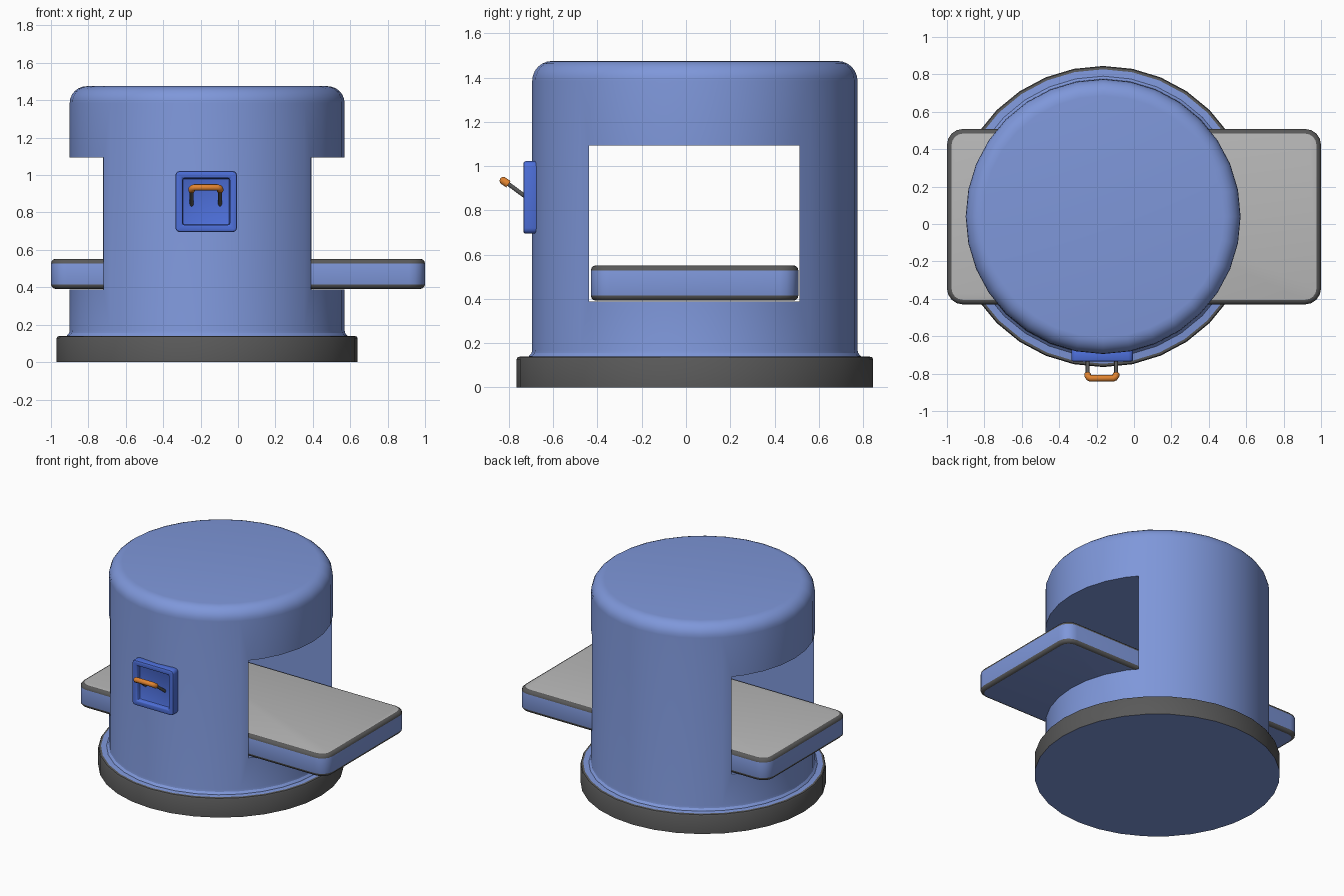
import bpy
import bmesh
import math
from mathutils import Vector

if "Cube" in bpy.data.objects:
    bpy.data.objects.remove(bpy.data.objects["Cube"], do_unlink=True)

SIDES = 32
AXIS = (-0.165, 0.04, 0)


def material(name, rgb):
    mat = bpy.data.materials.new(name)
    mat.use_nodes = True
    mat.diffuse_color = (*rgb, 1)
    mat.node_tree.nodes["Principled BSDF"].inputs["Base Color"].default_value = (*rgb, 1)
    return mat


blue = material("soft blue", (0.21, 0.31, 0.70))
dark = material("dark grey", (0.10, 0.10, 0.10))
light = material("light grey", (0.48, 0.48, 0.48))
royal = material("royal blue", (0.075, 0.16, 0.70))
orange = material("orange", (0.75, 0.23, 0.03))


def add_object(name, bm, mats, location=(0, 0, 0)):
    bmesh.ops.recalc_face_normals(bm, faces=bm.faces[:])
    mesh = bpy.data.meshes.new(name)
    bm.to_mesh(mesh)
    bm.free()
    for mat in mats:
        mesh.materials.append(mat)
    obj = bpy.data.objects.new(name, mesh)
    obj.location = location
    bpy.context.collection.objects.link(obj)
    return obj


def activate(obj):
    bpy.ops.object.select_all(action="DESELECT")
    obj.select_set(True)
    bpy.context.view_layer.objects.active = obj


def smooth(obj, angle=35):
    activate(obj)
    bpy.ops.object.shade_smooth_by_angle(angle=math.radians(angle))


def bevel(obj, width, segments):
    mod = obj.modifiers.new("Bevel", "BEVEL")
    mod.width, mod.segments = width, segments
    mod.limit_method, mod.angle_limit = "ANGLE", math.radians(35)
    activate(obj)
    bpy.ops.object.modifier_apply(modifier=mod.name)


def box(low, high):
    low, high = Vector(low), Vector(high)
    bm = bmesh.new()
    bmesh.ops.create_cube(bm, size=1)
    bmesh.ops.scale(bm, vec=high - low, verts=bm.verts)
    bmesh.ops.translate(bm, vec=(low + high) / 2, verts=bm.verts)
    return bm


def lathe(profile):
    bm = bmesh.new()
    verts = [bm.verts.new((r, 0, z)) for r, z in profile]
    edges = [bm.edges.new(pair) for pair in zip(verts, verts[1:])]
    bmesh.ops.spin(bm, geom=verts + edges, cent=(0, 0, 0), axis=(0, 0, 1),
                   angle=math.tau, steps=SIDES)
    bmesh.ops.remove_doubles(bm, verts=bm.verts[:], dist=0.0005)
    return bm


def tube(name, points, radius, mat):
    curve = bpy.data.curves.new(name, "CURVE")
    curve.dimensions = "3D"
    curve.bevel_depth, curve.bevel_resolution = radius, 3
    curve.use_fill_caps = True
    spline = curve.splines.new("POLY")
    spline.points.add(len(points) - 1)
    for point, co in zip(spline.points, points):
        point.co = (*co, 1)
    curve.materials.append(mat)
    obj = bpy.data.objects.new(name, curve)
    bpy.context.collection.objects.link(obj)
    activate(obj)
    bpy.ops.object.convert(target="MESH")
    smooth(bpy.context.object, 50)


# Base disc: grey rim, blue top ring and underside
bm = lathe([(0, 0), (0.805, 0), (0.805, 0.128), (0.8, 0.137), (0.787, 0.14), (0, 0.14)])
bmesh.ops.recalc_face_normals(bm, faces=bm.faces[:])
for face in bm.faces:
    inner = min(v.co.xy.length for v in face.verts) < 0.7
    face.material_index = 0 if inner else 1
smooth(add_object("base_disc", bm, [blue, dark], AXIS))

# Drum body with rounded shoulder and a tunnel through it
R, TOP, ROUND = 0.735, 1.475, 0.09
profile = [(0, 0.13), (0.752, 0.13), (0.75, 0.142), (0.738, 0.155), (R, 0.17)]
for i in range(7):
    a = math.pi / 2 * i / 6
    profile.append((R - ROUND + ROUND * math.cos(a), TOP - ROUND + ROUND * math.sin(a)))
body = add_object("drum_body", lathe(profile + [(0, TOP)]), [blue], AXIS)
cutter = add_object("tunnel_cutter", box((-2, -0.438, 0.388), (2, 0.513, 1.093)), [blue])
cutter.hide_render = True
mod = body.modifiers.new("Tunnel", "BOOLEAN")
mod.operation, mod.object, mod.solver = "DIFFERENCE", cutter, "EXACT"
activate(body)
bpy.ops.object.modifier_apply(modifier=mod.name)
bpy.data.objects.remove(cutter, do_unlink=True)
smooth(body, 30)

# Sliding slab: rounded corners, grey top, dark edge bands, blue sides and underside
bm = box((-1, -0.43, 0.392), (1, 0.508, 0.552))
upright = [e for e in bm.edges if abs(e.verts[0].co.z - e.verts[1].co.z) > 0.1]
bmesh.ops.bevel(bm, geom=upright, offset=0.085, segments=4, profile=0.5, affect="EDGES")
rims = [e for e in bm.edges if abs(e.verts[0].co.z - e.verts[1].co.z) < 0.01]
bmesh.ops.bevel(bm, geom=rims, offset=0.024, segments=3, profile=0.5, affect="EDGES")
bmesh.ops.recalc_face_normals(bm, faces=bm.faces[:])
for face in bm.faces:
    nz = face.normal.z
    if nz > 0.99:
        face.material_index = 2
    elif 0.05 < abs(nz) < 0.99:
        face.material_index = 1
smooth(add_object("sliding_slab", bm, [blue, dark, light]))

# Switch plate with a square recess
bm = box((-0.335, -0.735, 0.695), (-0.005, -0.67, 1.022))
front = min(bm.faces, key=lambda f: f.calc_center_median().y)
bmesh.ops.inset_region(bm, faces=[front], thickness=0.055)
floor = bmesh.ops.extrude_discrete_faces(bm, faces=[front])["faces"][0]
bmesh.ops.translate(bm, vec=(0, 0.033, 0), verts=floor.verts)
upright = [e for e in bm.edges if abs(e.verts[0].co.y - e.verts[1].co.y) > 0.05]
bmesh.ops.bevel(bm, geom=upright, offset=0.025, segments=3, profile=0.5, affect="EDGES")
plate = add_object("switch_plate", bm, [royal])
bevel(plate, 0.01, 2)
smooth(plate)

# Lever: two thin arms and an orange grip bent around the ends
MID, HALF = -0.172, 0.076
for side, name in ((-1, "right_lever_arm"), (1, "left_lever_arm")):
    x = MID + side * HALF
    tube(name, [(x, -0.695, 0.84), (x, -0.805, 0.921)], 0.01, dark)
end = [(HALF, -0.802, 0.918), (HALF, -0.812, 0.925),
       (HALF - 0.006, -0.821, 0.931), (HALF - 0.016, -0.825, 0.934)]
grip = [(MID - x, y, z) for x, y, z in end] + [(MID + x, y, z) for x, y, z in reversed(end)]
tube("lever_grip", grip, 0.018, orange)
